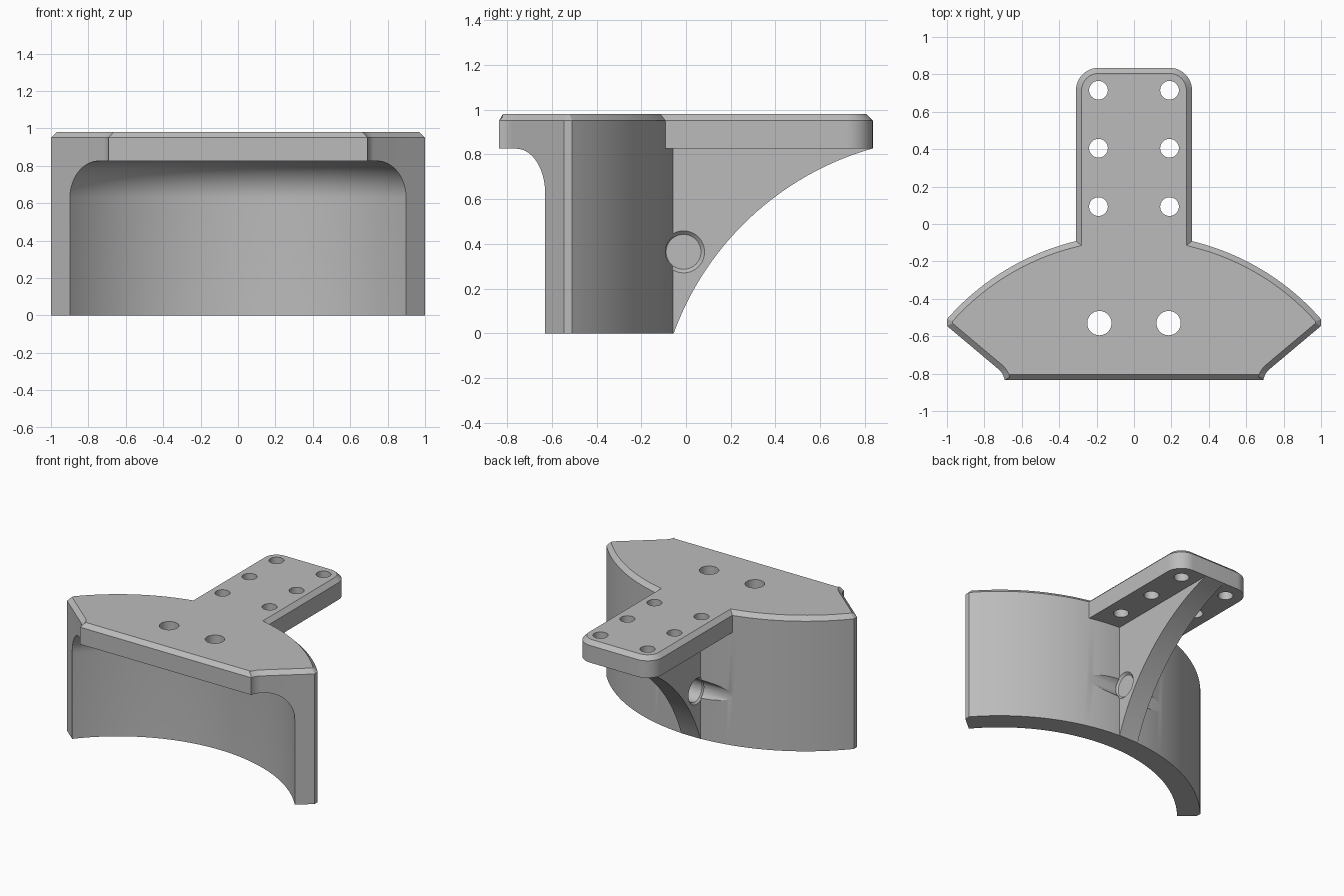
import bpy, bmesh, math
from mathutils import Matrix, Vector

if "Cube" in bpy.data.objects:
    bpy.data.objects.remove(bpy.data.objects["Cube"])

CY, R_OUT, R_IN = -1.384, 1.329, 1.174     # arc centre and wall radii
Z_PLATE, Z_CH, Z_TOP, CH = 0.825, 0.95, 0.98, 0.03
ARM, RIB = 0.31, 0.0775                    # half widths

grey = bpy.data.materials.new("grey")
grey.diffuse_color = (0.5, 0.5, 0.5, 1)
grey.use_nodes = True
grey.node_tree.nodes["Principled BSDF"].inputs["Base Color"].default_value = grey.diffuse_color


def make(name, bm):
    bmesh.ops.recalc_face_normals(bm, faces=bm.faces)
    me = bpy.data.meshes.new(name)
    bm.to_mesh(me)
    bm.free()
    me.materials.append(grey)
    ob = bpy.data.objects.new(name, me)
    bpy.context.collection.objects.link(ob)
    return ob


def loft(name, rings):
    """Skin closed rings of equal length and cap both ends."""
    bm = bmesh.new()
    rows = [[bm.verts.new(p) for p in ring] for ring in rings]
    n = len(rows[0])
    for a, b in zip(rows, rows[1:]):
        for i in range(n):
            j = (i + 1) % n
            bm.faces.new((a[i], a[j], b[j], b[i]))
    bm.faces.new(rows[0][::-1])
    bm.faces.new(rows[-1])
    return make(name, bm)


def inset(pts, d):
    """Mitred inward offset of a counter-clockwise outline."""
    out = []
    for i, p in enumerate(pts):
        e1 = (p - pts[i - 1]).normalized()
        e2 = (pts[(i + 1) % len(pts)] - p).normalized()
        n1, n2 = Vector((-e1.y, e1.x)), Vector((-e2.y, e2.x))
        out.append(p + (n1 + n2) * d / (1 + n1.dot(n2)))
    return out


def arc(cx, cy, r, a0, a1, n):
    return [Vector((cx + r * math.cos(math.radians(a0 + (a1 - a0) * i / n)),
                    cy + r * math.sin(math.radians(a0 + (a1 - a0) * i / n))))
            for i in range(n + 1)]


def boolean(target, tool, op):
    m = target.modifiers.new(op, 'BOOLEAN')
    m.operation, m.solver, m.object = op, 'EXACT', tool
    bpy.context.view_layer.objects.active = target
    bpy.ops.object.modifier_apply(modifier=m.name)
    bpy.data.objects.remove(tool, do_unlink=True)


def cylinder(r1, r2, depth, matrix):
    bm = bmesh.new()
    bmesh.ops.create_cone(bm, cap_ends=True, segments=40, radius1=r1,
                          radius2=r2, depth=depth, matrix=matrix)
    return make("cutter", bm)


# Shared arc angles: clipped tip at x = 1, arm junction, middle
a_tip = math.degrees(math.acos(1 / R_OUT))
a_arm = math.degrees(math.acos(ARM / R_OUT))
side = [a_tip + (a_arm - a_tip) * i / 24 for i in range(25)]
mid = [a_arm + (180 - 2 * a_arm) * i / 16 for i in range(1, 16)]
angles = [40] + side + mid + [180 - a for a in side[::-1]] + [140]


def polar(r, a):
    t = math.radians(a)
    r = min(r, 1 / max(abs(math.cos(t)), 1e-6))
    return Vector((r * math.cos(t), CY + r * math.sin(t)))


# Top plate with arm, chamfered around its upper edge
half = arc(0.79, -0.852, 0.1, 170, 130, 8)
half[0].y = -0.835
half += [polar(R_OUT, a) for a in [40] + side]
half += arc(ARM - 0.12, 0.715, 0.12, 0, 90, 12)
outline = half + [Vector((-p.x, p.y)) for p in half[::-1]]
body = loft("mounting_bracket", [
    [(p.x, p.y, Z_PLATE) for p in outline],
    [(p.x, p.y, Z_CH) for p in outline],
    [(p.x, p.y, Z_TOP) for p in inset(outline, CH)]])

# Curved wall with a fillet under the plate
profile = [(R_OUT, 0), (R_OUT, Z_PLATE)]
profile += [tuple(p) for p in arc(R_IN - 0.2, Z_PLATE - 0.2, 0.2, 90, 0, 14)]
profile += [(R_IN, 0)]
wall = loft("curved_wall", [
    [(*polar(r, a), z) for r, z in profile] for a in angles])
boolean(body, wall, 'UNION')

# Rib under the arm, with a concave lower edge
p0, p1, sag = Vector((-0.055, 0)), Vector((0.83, Z_PLATE)), 0.145
chord = p1 - p0
rad = (chord.length / 2) ** 2 / (2 * sag) + sag / 2
nrm = Vector((-chord.y, chord.x)).normalized()
cen = (p0 + p1) / 2 - nrm * (rad - sag)
ang = [math.degrees(math.atan2(*(p - cen).yx)) for p in (p0, p1)]
edge = arc(cen.x, cen.y, rad, ang[0], ang[1], 32)
edge += [Vector((0.79, 0.88)), Vector((-0.13, 0.88)), Vector((-0.13, 0))]
rib = loft("rib", [[(x, p.x, p.y) for p in edge] for x in (-RIB, RIB)])
boolean(body, rib, 'UNION')

# Screw holes through the plate
for sx in (-1, 1):
    for x, y, r in ((0.19, 0.715, 0.05), (0.19, 0.405, 0.05),
                    (0.19, 0.093, 0.05), (0.185, -0.53, 0.065)):
        boolean(body, cylinder(r, r, 0.6, Matrix.Translation((sx * x, y, 0.95))),
                'DIFFERENCE')

# Cross hole through the rib, grooving the wall, with countersunk rims
turn = Matrix.Rotation(math.pi / 2, 4, 'Y')
boolean(body, cylinder(0.081, 0.081, 1.2,
                       Matrix.Translation((0, -0.011, 0.364)) @ turn), 'DIFFERENCE')
for s in (-1, 1):
    r = (0.078, 0.096) if s > 0 else (0.096, 0.078)
    boolean(body, cylinder(*r, 0.018,
                           Matrix.Translation((s * (RIB - 0.007), -0.011, 0.364)) @ turn),
            'DIFFERENCE')

bpy.ops.object.select_all(action='DESELECT')
body.select_set(True)
bpy.context.view_layer.objects.active = body
bpy.ops.object.shade_smooth_by_angle(angle=math.radians(25))
